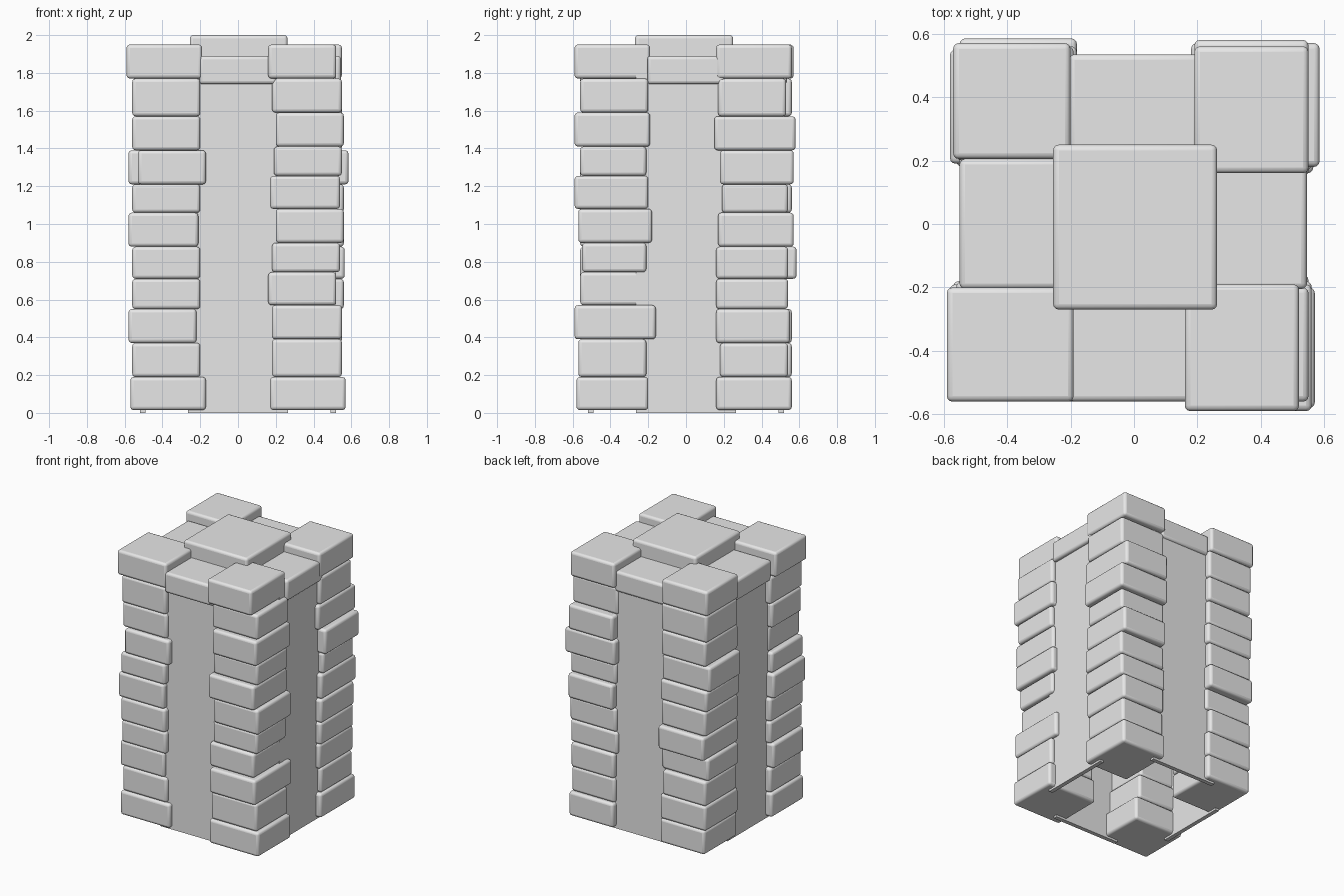
import bpy
import random

random.seed(4)

default_cube = bpy.data.objects.get("Cube")
if default_cube:
    bpy.data.objects.remove(default_cube, do_unlink=True)

# One plain stone colour for the whole tower
stone = bpy.data.materials.new("pale_grey_stone")
stone.use_nodes = True
stone.diffuse_color = (0.8, 0.8, 0.8, 1)
stone.node_tree.nodes["Principled BSDF"].inputs["Base Color"].default_value = stone.diffuse_color


def add_block(name, x_span, y_span, z_span, bevel=0.018):
    """Box between the given limits, with softly rounded edges when bevel is set."""
    spans = (x_span, y_span, z_span)
    centre = [(a + b) / 2 for a, b in spans]
    bpy.ops.mesh.primitive_cube_add(size=1, location=centre)
    block = bpy.context.object
    block.name = name
    block.scale = [abs(b - a) for a, b in spans]
    bpy.ops.object.transform_apply(location=False, rotation=False, scale=True)
    block.data.materials.append(stone)
    if bevel:
        rounding = block.modifiers.new("rounded_edges", 'BEVEL')
        rounding.width = bevel
        rounding.segments = 3
        bpy.ops.object.shade_smooth_by_angle()
    return block


def random_spans(count):
    """Slightly uneven inner and outer limits for a stack of stones."""
    inner = [round(random.uniform(17.5, 20.5)) for _ in range(count)]
    outer = [round(random.uniform(54, 56.5)) for _ in range(count)]
    return inner, outer


def corner_pillar(name, side_x, side_y, joints, x_limits, y_limits):
    """Stack of stones on one corner; limits are hundredths measured from the middle."""
    for i, (low, high) in enumerate(zip(joints, joints[1:])):
        x_span = [side_x * limit[i] / 100 for limit in x_limits]
        y_span = [side_y * limit[i] / 100 for limit in y_limits]
        add_block(f"{name}_stone_{i + 1}", x_span, y_span, (low / 100, high / 100))


# Heights of the joints between stones
joints = [1.5, 19, 37, 55, 71, 88, 106, 121, 139, 157, 177, 195]
shifted_joints = [1.5, 19, 39, 57, 74.5, 90, 108, 125.5, 141, 159, 177, 195]
courses = len(joints) - 1

# Front right pillar
corner_pillar(
    "front_right_pillar", 1, -1, shifted_joints,
    ([17, 18, 18, 16, 18, 20, 17, 19, 20, 18, 16],
     [57, 55, 55, 52, 54, 56, 54, 55, 56, 55, 52]),
    ([20, 21, 16, 18, 21, 18, 20, 21, 19, 20, 19],
     [58, 57, 59, 56, 55, 57, 59, 56, 59, 56, 59]))

# Front left pillar
inner, outer = random_spans(courses)
inner[-1], outer[-1] = 20, 56
corner_pillar(
    "front_left_pillar", -1, -1, joints,
    ([17, 20, 22, 20, 20, 21, 20, 17, 20, 20, 19],
     [57, 56, 58, 56, 56, 58, 56, 53, 56, 56, 59]),
    (inner, outer))

# Back right pillar
inner, outer = random_spans(courses)
inner[-1], outer[-1] = 19, 55
outer[4], outer[7] = 56.5, 58.5
corner_pillar(
    "back_right_pillar", 1, 1, joints,
    (inner, outer),
    ([16, 18, 16, 16, 16, 17, 19, 18, 15, 17, 16],
     [56, 54, 55, 54, 54, 57, 54, 57, 58, 53, 56]))

# Back left pillar
x_limits, y_limits = random_spans(courses), random_spans(courses)
x_limits[0][-1], x_limits[1][-1] = 20, 57
y_limits[0][-1], y_limits[1][-1] = 20.5, 57
x_limits[1][7] = 58
y_limits[1][4] = 58.5
corner_pillar("back_left_pillar", -1, 1, joints, x_limits, y_limits)

# Thin wall panels and the lintel stones above them, one per side
wall_face, wall_thickness = 0.52, 0.03
along = (-0.265, 0.265)
lintel_along = (-0.205, 0.205)
sides = {"front": (1, -1, 0.56), "back": (1, 1, 0.535),
         "left": (0, -1, 0.55), "right": (0, 1, 0.545)}
for side, (axis, sign, reach) in sides.items():
    wall_depth = (sign * (wall_face - wall_thickness), sign * wall_face)
    lintel_depth = (sign * 0.16, sign * reach)
    wall = (along, wall_depth) if axis else (wall_depth, along)
    lintel = (lintel_along, lintel_depth) if axis else (lintel_depth, lintel_along)
    add_block(f"{side}_wall", *wall, (0, 1.8), bevel=0)
    add_block(f"{side}_lintel", *lintel, (1.74, 1.89))

# Square capstone closing the roof
add_block("capstone", (-0.255, 0.262), (-0.27, 0.25), (1.82, 2))
